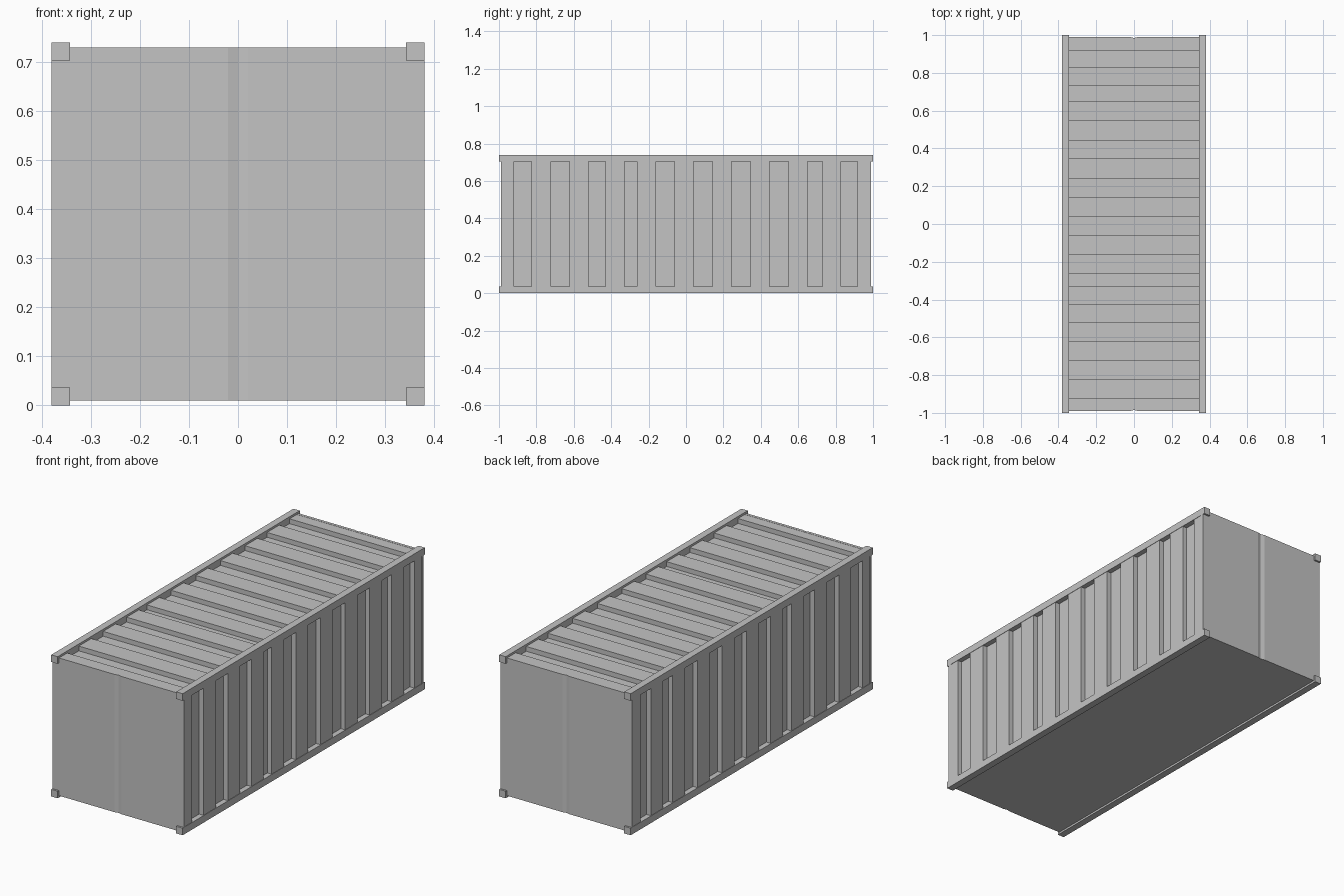
import bpy
import bmesh

cube = bpy.data.objects.get("Cube")
if cube:
    bpy.data.objects.remove(cube, do_unlink=True)

grey = bpy.data.materials.new("light_grey")
grey.use_nodes = True
COLOR = (0.55, 0.55, 0.55, 1)
grey.diffuse_color = COLOR
grey.node_tree.nodes["Principled BSDF"].inputs["Base Color"].default_value = COLOR

HALF_X, TOP, RAIL = 0.38, 0.74, 0.037
END_Y, FLOOR = 0.99, 0.01


def finish(name, bm):
    bmesh.ops.recalc_face_normals(bm, faces=bm.faces)
    mesh = bpy.data.meshes.new(name)
    bm.to_mesh(mesh)
    bm.free()
    mesh.materials.append(grey)
    obj = bpy.data.objects.new(name, mesh)
    bpy.context.collection.objects.link(obj)
    return obj


def loft(name, rings):
    """Skin a list of closed rings and cap both ends."""
    bm = bmesh.new()
    loops = [[bm.verts.new(p) for p in ring] for ring in rings]
    n = len(loops[0])
    for a, b in zip(loops, loops[1:]):
        for i in range(n):
            j = (i + 1) % n
            bm.faces.new((a[i], a[j], b[j], b[i]))
    bm.faces.new(loops[0])
    bm.faces.new(loops[-1])
    return finish(name, bm)


def section(y, inset):
    x, z = HALF_X - 0.002 - inset, TOP - 0.011 - inset
    return [(-x, y, FLOOR), (x, y, FLOOR), (x, y, z), (-x, y, z)]


# Corrugated body: square ridges and grooves across both sides and the roof
steps = [-0.92, -0.825, -0.722, -0.624, -0.522, -0.43, -0.33, -0.262,
         -0.16, -0.062, 0.04, 0.141, 0.242, 0.345, 0.446, 0.548,
         0.65, 0.73, 0.83, 0.916]
DEPTH = 0.025
rings = [section(-0.98, 0)]
for i, y in enumerate(steps):
    pair = [section(y, 0), section(y, DEPTH)]
    rings += pair if i % 2 == 0 else pair[::-1]
rings.append(section(0.98, 0))
loft("corrugated_body", rings)

# End walls with a shallow vertical seam in the middle
for name, side in (("front_end_wall", -1), ("back_end_wall", 1)):
    profile = [(-HALF_X, END_Y), (-0.02, END_Y), (0, END_Y - 0.005),
               (0.02, END_Y), (HALF_X, END_Y),
               (HALF_X, END_Y - 0.015), (-HALF_X, END_Y - 0.015)]
    loft(name, [[(x, side * y, z) for x, y in profile]
                for z in (FLOOR, TOP - 0.01)])

# Four long edge rails
for side, sx in (("left", 1), ("right", -1)):
    for level, z in (("lower", 0), ("upper", TOP - RAIL)):
        a, b = sx * (HALF_X - RAIL), sx * HALF_X
        loft(f"{level}_{side}_rail",
             [[(a, y, z), (b, y, z), (b, y, z + RAIL), (a, y, z + RAIL)]
              for y in (-1, 1)])
